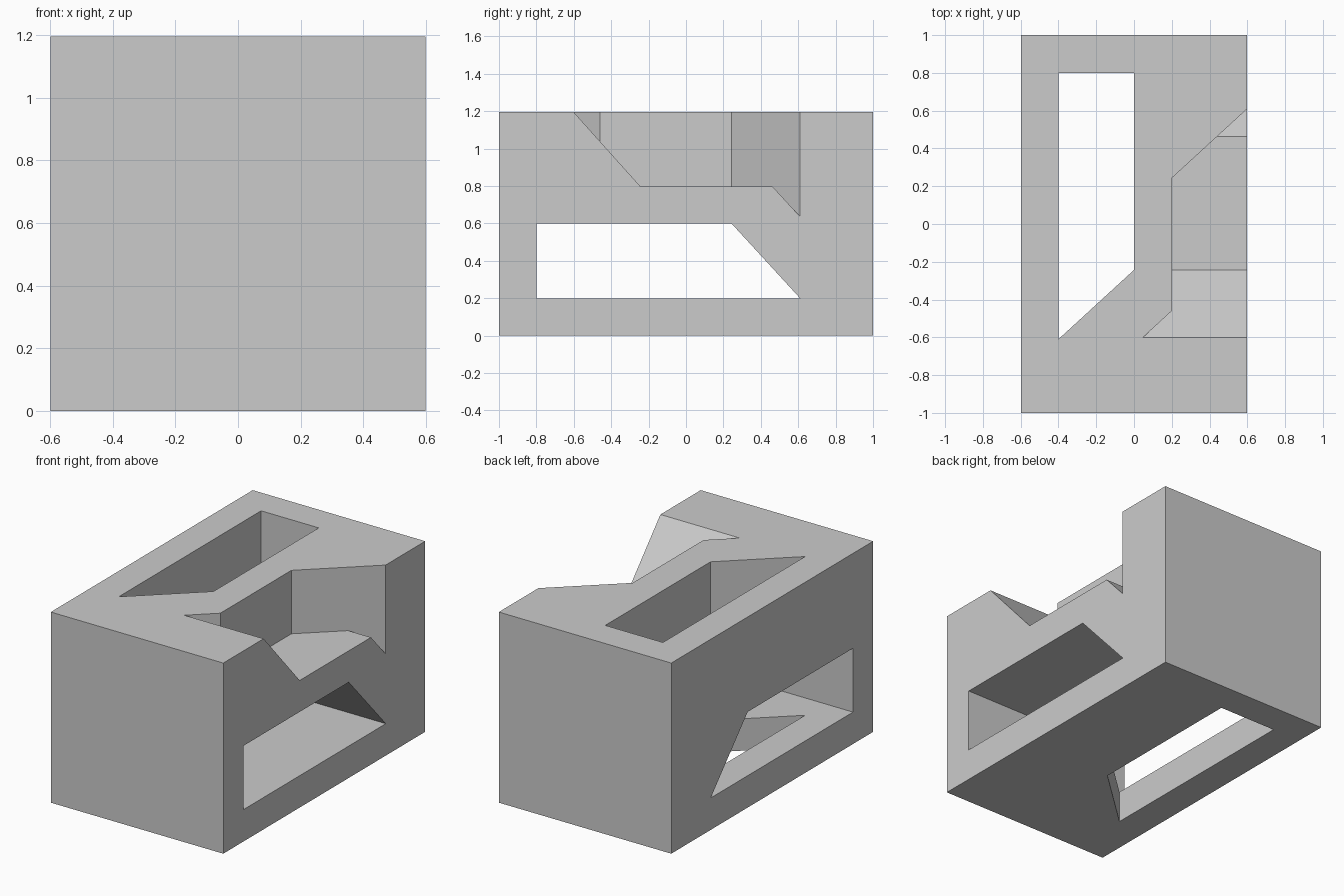
import bpy, bmesh
from mathutils import Vector

cube = bpy.data.objects.get("Cube")
if cube:
    bpy.data.objects.remove(cube, do_unlink=True)

W, H = 0.598, 1.195  # half width and height of the block

grey = bpy.data.materials.new("plain_grey")
grey.use_nodes = True
colour = (0.6, 0.6, 0.6, 1)
grey.diffuse_color = colour
grey.node_tree.nodes["Principled BSDF"].inputs["Base Color"].default_value = colour


def prism(name, profile, axis, start, end):
    """Extrude a 2D profile along z (profile in x, y) or x (profile in y, z)."""
    def place(a, b, c):
        return (a, b, c) if axis == "z" else (c, a, b)
    bm = bmesh.new()
    face = bm.faces.new([bm.verts.new(place(a, b, start)) for a, b in profile])
    extruded = bmesh.ops.extrude_face_region(bm, geom=[face])["geom"]
    moved = [v for v in extruded if isinstance(v, bmesh.types.BMVert)]
    bmesh.ops.translate(bm, verts=moved, vec=Vector(place(0, 0, end - start)))
    bmesh.ops.recalc_face_normals(bm, faces=bm.faces)
    mesh = bpy.data.meshes.new(name)
    bm.to_mesh(mesh)
    bm.free()
    mesh.materials.append(grey)
    obj = bpy.data.objects.new(name, mesh)
    bpy.context.collection.objects.link(obj)
    return obj


def boolean(target, tool, operation):
    mod = target.modifiers.new(tool.name, "BOOLEAN")
    mod.operation, mod.object, mod.solver = operation, tool, "EXACT"
    bpy.context.view_layer.objects.active = target
    bpy.ops.object.modifier_apply(modifier=mod.name)
    bpy.data.objects.remove(tool, do_unlink=True)


# Solid block
block = prism("slotted_block", [(-W, -1), (W, -1), (W, 1), (-W, 1)], "z", 0, H)

# Upright slot with one slanted end
upright = prism("upright_slot", [(-0.4, 0.8), (-0.4, -0.61), (0, -0.243), (0, 0.8)], "z", -0.1, 1.3)

# Sideways slot with one slanted end
sideways = prism("sideways_slot", [(-0.8, 0.2), (0.61, 0.2), (0.243, 0.6), (-0.8, 0.6)], "x", -0.7, 0.7)

# Open notch: plan outline limited by a ramped side outline
notch = prism("notch", [(0.7, 0.702), (0.2, 0.243), (0.2, -0.46), (-0.05, -0.69), (0.7, -0.69)], "z", 0.4, 1.4)
ramp = prism("notch_ramp", [(-0.7, 1.306), (-0.243, 0.797), (0.463, 0.797), (0.75, 0.484), (0.75, 1.306)], "x", -0.3, 0.8)
boolean(notch, ramp, "INTERSECT")

for tool in (upright, sideways, notch):
    boolean(block, tool, "DIFFERENCE")
